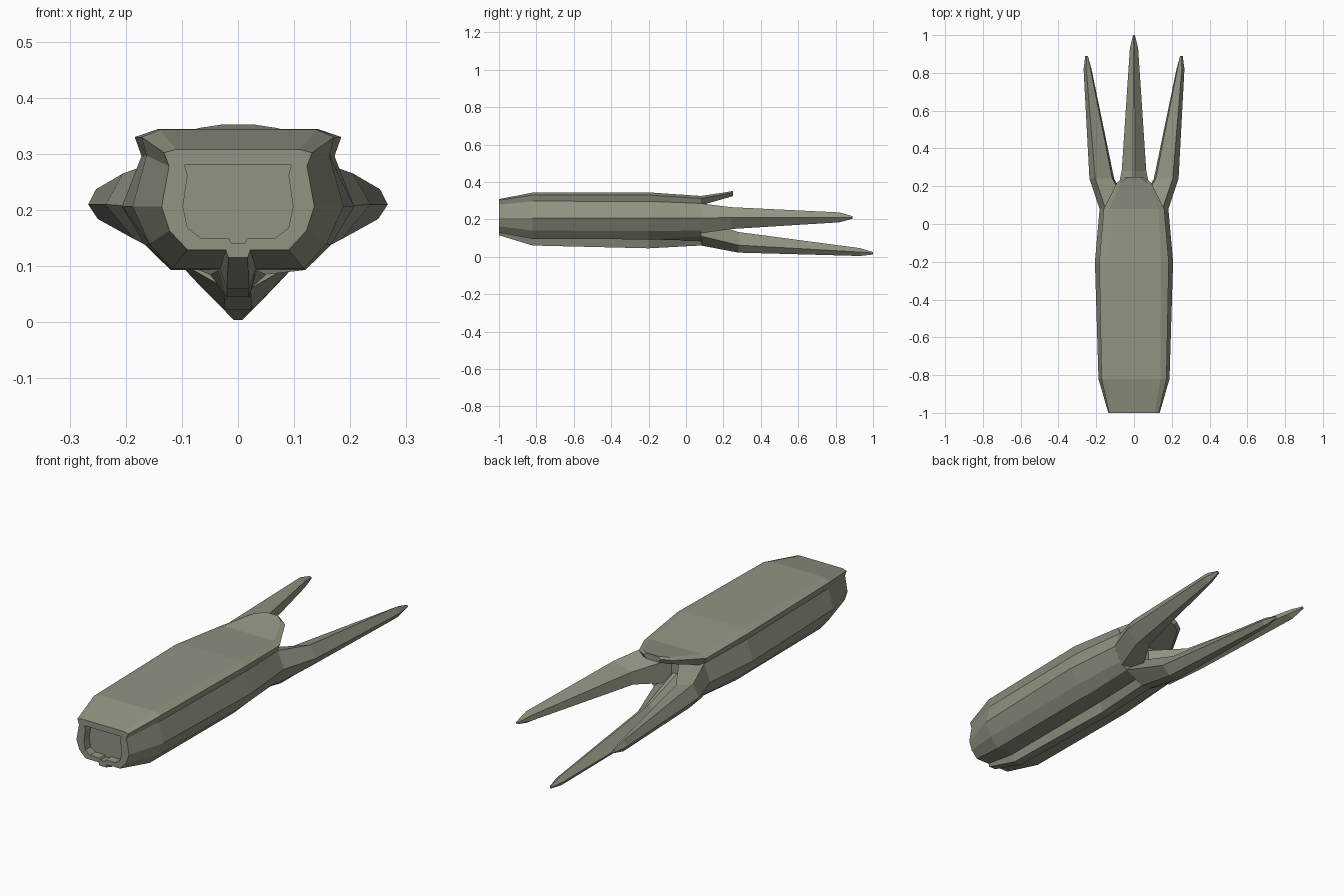
import bpy, bmesh

mat = bpy.data.materials.new("olive grey")
mat.diffuse_color = (0.285, 0.297, 0.225, 1)


def mirror(half):
    """Closed ring from a right-hand half profile (top to bottom)."""
    return half + [(-x, z) for x, z in reversed(half)]


def loft(name, sections):
    """Skin a list of (y, ring of (x, z)) and cap both ends."""
    bm = bmesh.new()
    rings = [[bm.verts.new((x, y, z)) for x, z in ring] for y, ring in sections]
    n = len(rings[0])
    for a, b in zip(rings, rings[1:]):
        for i in range(n):
            j = (i + 1) % n
            bm.faces.new((a[i], a[j], b[j], b[i]))
    bm.faces.new(rings[0])
    bm.faces.new(rings[-1])
    bmesh.ops.recalc_face_normals(bm, faces=bm.faces)
    me = bpy.data.meshes.new(name)
    bm.to_mesh(me)
    bm.free()
    me.materials.append(mat)
    ob = bpy.data.objects.new(name, me)
    bpy.context.collection.objects.link(ob)
    return ob


# hull: starts at the recess floor, comes out to the front rim, runs back
recess = mirror([(.08, .28), (.095, .28), (.09, .262), (.098, .206),
                 (.09, .168), (.066, .15), (.016, .15), (.012, .141)])
loft("hull", [
    (-.96, recess),
    (-1, recess),
    (-1, mirror([(.11, .308), (.132, .302), (.123, .278), (.136, .206),
                 (.122, .163), (.09, .129), (.022, .129), (.017, .115)])),
    (-.82, mirror([(.14, .343), (.172, .33), (.163, .297), (.188, .206),
                   (.158, .14), (.118, .095), (.032, .095), (.02, .06)])),
    (-.2, mirror([(.143, .344), (.184, .33), (.172, .296), (.207, .206),
                  (.165, .137), (.12, .093), (.034, .093), (.02, .045)])),
    (.08, mirror([(.13, .325), (.16, .312), (.15, .285), (.182, .206),
                  (.148, .14), (.11, .11), (.05, .085), (.022, .06)])),
])

# upturned flap over the tail
loft("tail_flap", [
    (.08, mirror([(.13, .325), (.16, .312), (.14, .275)])),
    (.22, mirror([(.07, .346), (.09, .337), (.07, .315)])),
    (.25, mirror([(.03, .352), (.045, .342), (.03, .324)])),
])

# side tail prongs
prong = [
    (.08, [(.15, .285), (.182, .206), (.14, .125), (.02, .15), (.02, .26)]),
    (.24, [(.205, .265), (.236, .21), (.185, .148), (.105, .18), (.115, .235)]),
    (.82, [(.253, .237), (.267, .21), (.25, .184), (.225, .2), (.23, .222)]),
    (.89, [(.252, .217), (.258, .21), (.252, .203), (.244, .206), (.244, .214)]),
]
for side, s in (("right", 1), ("left", -1)):
    loft(side + "_tail_prong",
         [(y, [(s * x, z) for x, z in ring]) for y, ring in prong])

# lower tail prong with a ridged top
loft("lower_tail_prong", [
    (.08, mirror([(.01, .2), (.11, .11), (.022, .06)])),
    (.28, mirror([(.005, .132), (.065, .062), (.025, .022)])),
    (.93, mirror([(.003, .046), (.022, .025), (.008, .004)])),
    (1, mirror([(.002, .025), (.005, .02), (.002, .012)])),
])
